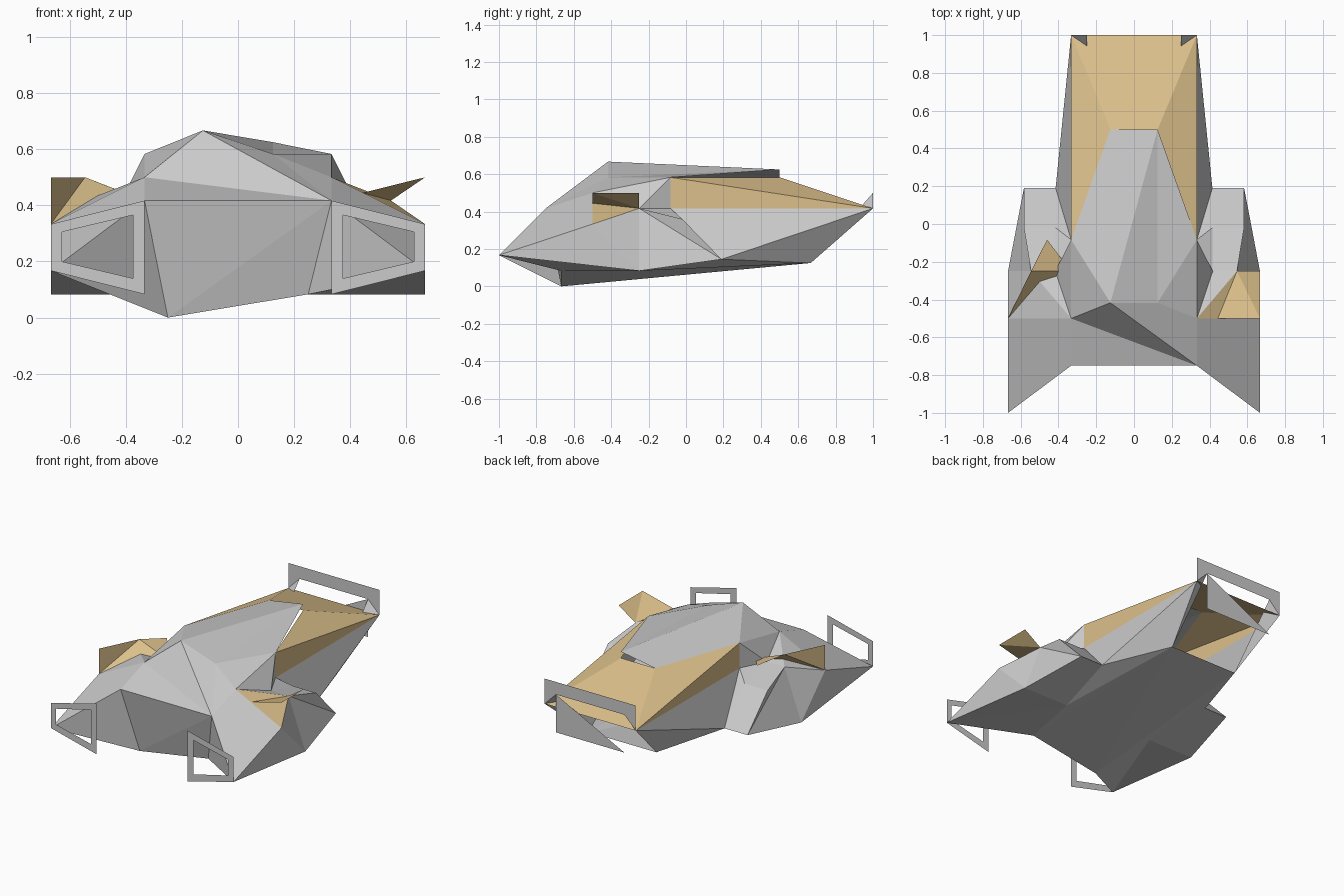
import bpy, bmesh

if "Cube" in bpy.data.objects:
    bpy.data.objects.remove(bpy.data.objects["Cube"])

tan = bpy.data.materials.new("tan_panel")
tan.diffuse_color = (0.72, 0.53, 0.26, 1)
tan.use_nodes = True
tan.node_tree.nodes["Principled BSDF"].inputs["Base Color"].default_value = tan.diffuse_color

# Shared corner points, right-hand side (mirrored for the left)
half = {
    "tip": (.667, -1, .167), "wing_edge": (.667, -.5, .333), "elbow": (.545, -.25, .417),
    "low": (.667, -.25, .083), "pod_front": (.583, -.02, .36), "pod_rear": (.583, .19, .145),
    "pod_in": (.415, -.02, .36), "pod_root": (.415, .19, .145), "shoulder": (.417, -.25, .417),
    "waist": (.333, -.083, .417), "crown": (.333, -.083, .583), "brow": (.333, -.5, .5),
    "chin": (.333, -.75, .417), "belly": (.25, -.667, .083), "keel": (.333, -.25, .083),
    "stern_low": (.25, .667, .125), "stern": (.333, 1, .417), "peak": (.125, -.417, .583),
    "roof_end": (.125, .5, .625), "deck": (.125, .5, .583), "hook": (.25, 1, .5),
}
P = {}
for n, (x, y, z) in half.items():
    P["R " + n], P["L " + n] = (x, y, z), (-x, y, z)
# The left side is pulled out of symmetry at three corners
P["L belly"] = (-.25, -.667, 0)
P["L peak"] = (-.125, -.417, .667)
P["L roof_end"] = (-.125, .5, .583)


def build(name, polys, mat=None):
    bm = bmesh.new()
    cache = {}
    for poly in polys:
        vs = []
        for p in poly:
            co = P[p] if isinstance(p, str) else p
            if co not in cache:
                cache[co] = bm.verts.new(co)
            vs.append(cache[co])
        bm.faces.new(vs)
    bmesh.ops.triangulate(bm, faces=[f for f in bm.faces if len(f.verts) > 4])
    bmesh.ops.recalc_face_normals(bm, faces=bm.faces[:])
    me = bpy.data.meshes.new(name)
    bm.to_mesh(me)
    bm.free()
    ob = bpy.data.objects.new(name, me)
    bpy.context.collection.objects.link(ob)
    if mat:
        me.materials.append(mat)
    return ob


def both(*rows):
    return [[s + " " + n for n in r.split()] for s in "LR" for r in rows]


# Central hull: nose, canopy, sides and belly
hull = both("brow shoulder crown", "shoulder waist crown", "peak brow crown",
            "peak crown roof_end", "shoulder pod_in waist", "pod_in pod_root waist",
            "waist pod_root stern", "pod_root stern_low stern", "stern_low hook stern",
            "keel pod_root stern_low", "belly keel stern_low")
hull += [["L chin", "R chin", "L belly"], ["R chin", "R belly", "L belly"],
         ["L chin", "L brow", "R chin"], ["L brow", "L peak", "R chin"],
         ["L peak", "R peak", "R chin"], ["R peak", "R brow", "R chin"],
         ["L peak", "R peak", "R roof_end"], ["L peak", "R roof_end", "L roof_end"],
         ["L belly", "R belly", "R stern_low"], ["L belly", "R stern_low", "L stern_low"]]
build("hull", hull)

# Wings with the side pods
wings = both("chin tip brow", "tip wing_edge brow", "tip low wing_edge",
             "wing_edge low elbow", "elbow low pod_rear", "elbow pod_rear pod_front",
             "elbow pod_front pod_in", "elbow pod_in shoulder",
             "pod_front pod_rear pod_root", "pod_front pod_root pod_in",
             "brow elbow shoulder", "chin tip belly", "tip belly keel", "tip keel low",
             "low keel pod_root", "low pod_root pod_rear")
wings.append(["L brow", "L wing_edge", "L elbow"])
build("wings", wings)

# Tan tail deck, its side panels and the right wing panel
tail = both("crown waist stern", "crown stern deck")
tail.append(["L deck", "R deck", "R stern", "L stern"])
build("tail_deck", tail, tan)
build("wing_panel", [["R brow", "R wing_edge", "R elbow"]], tan)

# Raised flaps, different on each side
Y = (.667, -.5, .5)
build("right_flap", [[Y, (.667, -.25, .5), "R elbow"],
                     [Y, "R elbow", (.333, -.5, .417)]], tan)
M, Z, N = (-.545, -.25, .5), (-.46, -.083, .467), (-.333, -.25, .417)
build("left_flap", [["L wing_edge", (-.667, -.5, .5), M],
                    ["L wing_edge", M, N], [M, Z, N]], tan)

# Flat open frames in front of the wing tips
outer = [(.667, .333), (.333, .417), (.333, .083), (.667, .167)]
inner = [(.628, .305), (.375, .365), (.375, .14), (.628, .20)]
for side, s in (("left", -1), ("right", 1)):
    o = [(s * x, -1, z) for x, z in outer]
    i = [(s * x, -1, z) for x, z in inner]
    build(side + "_front_frame",
          [[o[k], o[(k + 1) % 4], i[(k + 1) % 4], i[k]] for k in range(4)])

# Flat tail frame and the plate under it
TL, TR = (-.333, 1, .583), (.333, 1, .583)
build("tail_frame", [[TL, TR, "R hook", "L hook"], [TL, "L hook", "L stern"],
                     [TR, "R stern", "R hook"]])
build("tail_plate", [["R hook", (.25, 1, .25), (-.25, 1, .25)]])
